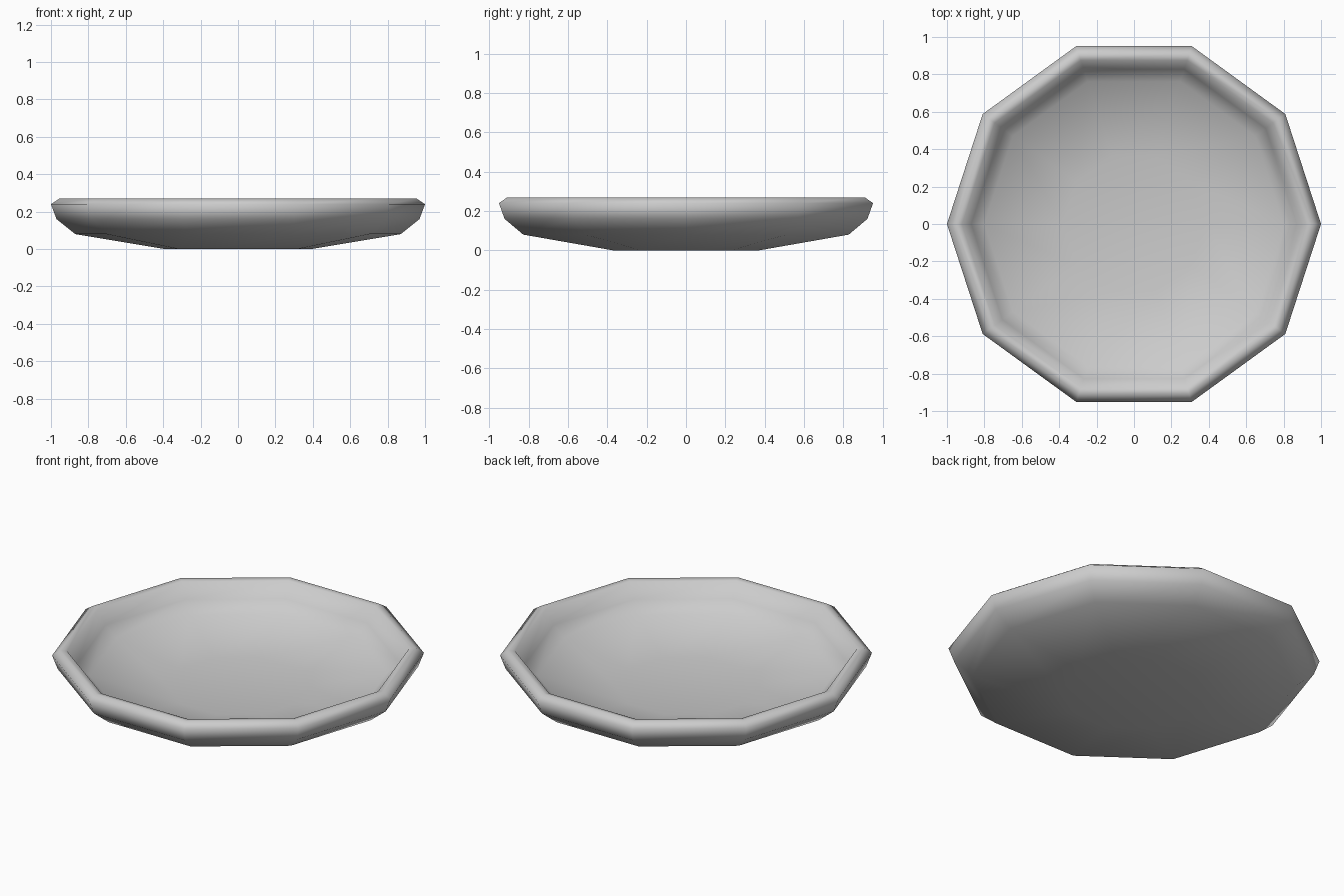
import bpy, bmesh
from math import cos, sin, pi

if "Cube" in bpy.data.objects:
    bpy.data.objects.remove(bpy.data.objects["Cube"])

SIDES = 10
# Half section (radius, height): underside, outer wall, rim, inner wall, floor
PROFILE = [(0.39, 0.0), (0.87, 0.08), (0.97, 0.16), (1.0, 0.24), (0.955, 0.27),
           (0.92, 0.265), (0.87, 0.18), (0.80, 0.12), (0.38, 0.05)]

# Ten-sided dish, lathed from the section
bm = bmesh.new()
rings = [[bm.verts.new((r * cos(2 * pi * i / SIDES), r * sin(2 * pi * i / SIDES), z))
          for i in range(SIDES)] for r, z in PROFILE]
for a, b in zip(rings, rings[1:]):
    for i in range(SIDES):
        j = (i + 1) % SIDES
        bm.faces.new((a[i], a[j], b[j], b[i]))

# Flat base and floor
bm.faces.new(rings[0][::-1])
bm.faces.new(rings[-1])
bmesh.ops.recalc_face_normals(bm, faces=bm.faces)
for f in bm.faces:
    f.smooth = True

mesh = bpy.data.meshes.new("dish")
bm.to_mesh(mesh)
bm.free()
dish = bpy.data.objects.new("dish", mesh)
bpy.context.collection.objects.link(dish)
